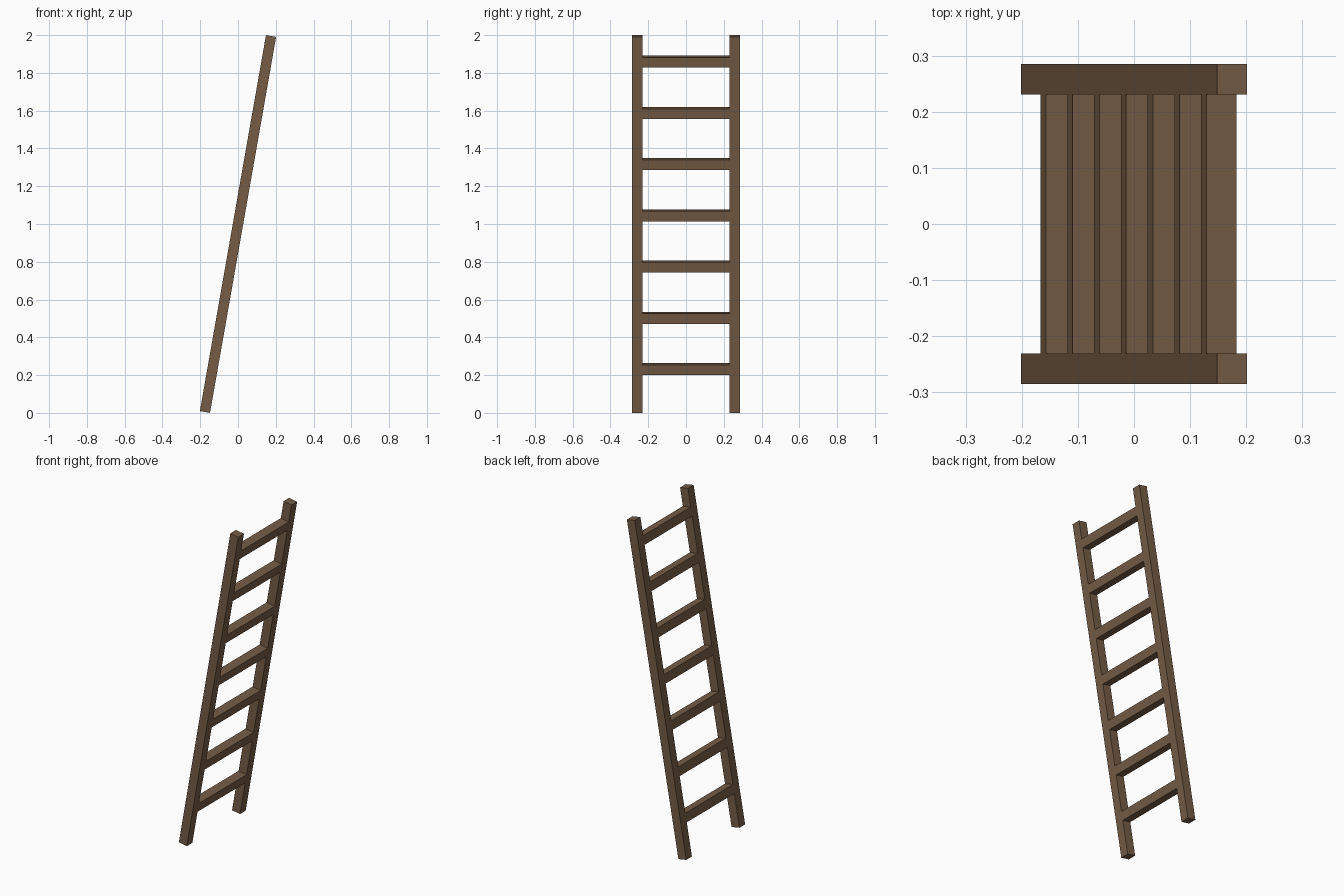
import bpy
import math
from mathutils import Matrix, Vector

cube = bpy.data.objects.get("Cube")
if cube:
    bpy.data.objects.remove(cube, do_unlink=True)

BEAM = 0.0545          # square section of rails and rungs
RAIL_LENGTH = 2.021
RAIL_Y = 0.258         # rail centre line
RUNG_COUNT = 7
LOWEST_RUNG = -0.780   # along the rail, from its middle
RUNG_STEP = 0.2754
LEAN = Matrix.Translation((0, 0, 1)) @ Matrix.Rotation(math.radians(9.97), 4, "Y")

wood = bpy.data.materials.new("brown_wood")
wood.use_nodes = True
wood.diffuse_color = (0.18, 0.108, 0.06, 1)
wood.node_tree.nodes["Principled BSDF"].inputs["Base Color"].default_value = wood.diffuse_color


def beam(name, centre, size):
    """Add a box in ladder space, then lean it with the ladder."""
    bpy.ops.mesh.primitive_cube_add(size=1)
    obj = bpy.context.object
    obj.name = name
    obj.data.transform(LEAN @ Matrix.Translation(centre) @ Matrix.Diagonal(Vector((*size, 1))))
    obj.data.materials.append(wood)
    return obj


# Side rails
for name, side in (("front_rail", -1), ("back_rail", 1)):
    beam(name, (0, side * RAIL_Y, 0), (BEAM, BEAM, RAIL_LENGTH))

# Rungs spanning between the inner rail faces
for i in range(RUNG_COUNT):
    height = LOWEST_RUNG + i * RUNG_STEP
    beam(f"rung_{i + 1}", (0, 0, height), (BEAM, 2 * RAIL_Y - BEAM, BEAM))
